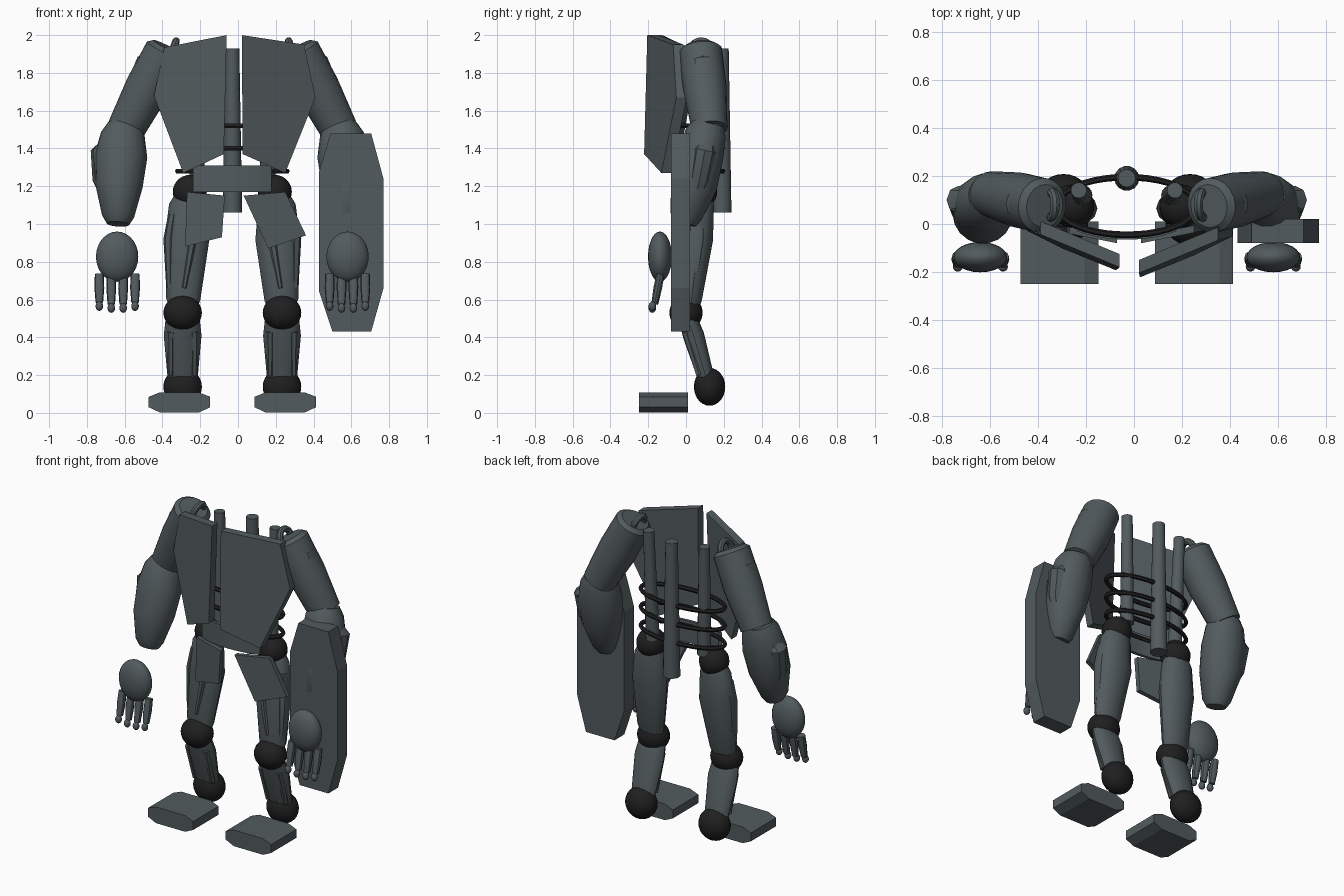
import bpy, bmesh, math
from mathutils import Vector, Matrix

if "Cube" in bpy.data.objects:
    bpy.data.objects.remove(bpy.data.objects["Cube"], do_unlink=True)


def material(name, rgb):
    m = bpy.data.materials.new(name)
    m.use_nodes = True
    m.diffuse_color = (*rgb, 1)
    m.node_tree.nodes["Principled BSDF"].inputs["Base Color"].default_value = (*rgb, 1)
    return m


grey = material("slate_grey", (0.085, 0.105, 0.112))
black = material("joint_black", (0.014, 0.014, 0.014))
MID = -0.03  # body centre line


def finish(name, bm, mat, smooth=True):
    bmesh.ops.recalc_face_normals(bm, faces=bm.faces)
    me = bpy.data.meshes.new(name)
    bm.to_mesh(me)
    bm.free()
    ob = bpy.data.objects.new(name, me)
    bpy.context.collection.objects.link(ob)
    me.materials.append(mat)
    if smooth:
        bpy.ops.object.select_all(action='DESELECT')
        ob.select_set(True)
        bpy.context.view_layer.objects.active = ob
        bpy.ops.object.shade_smooth_by_angle(angle=math.radians(35))
    return ob


def loft(name, rings, mat=grey, sides=14):
    """Capped limb through rings of (x, y, z, width radius, depth radius)."""
    bm = bmesh.new()
    axis = (Vector(rings[-1][:3]) - Vector(rings[0][:3])).normalized()
    u = Vector((0, 1, 0)).cross(axis).normalized()
    v = axis.cross(u)
    loops = []
    for x, y, z, ru, rv in rings:
        c = Vector((x, y, z))
        loops.append([bm.verts.new(c + u * ru * math.cos(a) + v * rv * math.sin(a))
                      for a in (2 * math.pi * i / sides for i in range(sides))])
    for a, b in zip(loops, loops[1:]):
        for i in range(sides):
            j = (i + 1) % sides
            bm.faces.new((a[i], a[j], b[j], b[i]))
    bm.faces.new(loops[0])
    bm.faces.new(loops[-1])
    return finish(name, bm, mat)


def ball(name, centre, radii, mat=black):
    bm = bmesh.new()
    bmesh.ops.create_uvsphere(bm, u_segments=24, v_segments=14, radius=1)
    bmesh.ops.transform(bm, matrix=Matrix.Translation(centre) @ Matrix.Diagonal((*radii, 1)), verts=bm.verts)
    return finish(name, bm, mat)


def plate(name, outline, depth, thick):
    """Flat panel: (x, z) outline, front y from depth(x, z)."""
    bm = bmesh.new()
    front = [bm.verts.new((x, depth(x, z), z)) for x, z in outline]
    back = [bm.verts.new((x, depth(x, z) + thick, z)) for x, z in outline]
    bm.faces.new(front)
    bm.faces.new(back)
    for i in range(len(front)):
        j = (i + 1) % len(front)
        bm.faces.new((front[i], front[j], back[j], back[i]))
    return finish(name, bm, grey, False)


def sweep(name, path, section, mat, closed):
    """Sweep a section of (outward, up) offsets round the torso ellipse."""
    bm = bmesh.new()
    loops = []
    for a, z in path:
        d = Vector((math.cos(a), math.sin(a), 0))
        c = Vector((MID + 0.29 * d.x, 0.075 + 0.12 * d.y, z))
        loops.append([bm.verts.new(c + d * o + Vector((0, 0, h))) for o, h in section])
    n = len(section)
    for k in range(len(loops) if closed else len(loops) - 1):
        a, b = loops[k], loops[(k + 1) % len(loops)]
        for i in range(n):
            j = (i + 1) % n
            bm.faces.new((a[i], a[j], b[j], b[i]))
    if not closed:
        bm.faces.new(loops[0])
        bm.faces.new(loops[-1])
    return finish(name, bm, mat)


def ring(name, centre, axis, major, minor):
    rot = Vector(axis).to_track_quat('Z', 'Y').to_euler()
    bpy.ops.mesh.primitive_torus_add(location=centre, rotation=rot, major_radius=major,
                                     minor_radius=minor, major_segments=20, minor_segments=8)
    ob = bpy.context.object
    ob.name = name
    ob.data.materials.append(grey)
    bpy.ops.object.shade_smooth_by_angle(angle=math.radians(35))


# Torso: spine, rib hoops, curved belt
loft("spine", [(MID, 0.19, 1.06, 0.052, 0.052), (MID, 0.19, 1.93, 0.037, 0.037)])
hoop = [(0.014 * math.cos(k * math.pi / 3), 0.014 * math.sin(k * math.pi / 3)) for k in range(6)]
for n, z in enumerate((1.28, 1.40, 1.52)):
    sweep(f"rib_{n}", [(2 * math.pi * i / 40, z) for i in range(40)], hoop, black, True)
sweep("belt", [(math.radians(-132 + 7 * i), 1.24) for i in range(13)],
      [(0, -0.07), (0.02, -0.07), (0.02, 0.07), (0, 0.07)], grey, False)

# Chest plates, angled back toward the arms
plate("right_chest_plate", [(-0.06, 2), (-0.39, 1.935), (-0.445, 1.68), (-0.29, 1.27), (-0.075, 1.37)],
      lambda x, z: -0.18 - 0.42 * (x + 0.06) - 0.03 * (2 - z), 0.055)
plate("left_chest_plate", [(0.02, 2), (0.35, 1.95), (0.41, 1.67), (0.25, 1.27), (0.025, 1.37)],
      lambda x, z: -0.205 + 0.42 * (x - 0.02) - 0.03 * (2 - z), 0.055)

# Hip skirt plates
plate("right_skirt_plate", [(-0.27, 1.17), (-0.07, 1.15), (-0.085, 0.93), (-0.28, 0.88)],
      lambda x, z: -0.08 - 0.2 * (x + 0.07), 0.03)
plate("left_skirt_plate", [(0.03, 1.15), (0.25, 1.17), (0.36, 0.94), (0.16, 0.87)],
      lambda x, z: -0.08 + 0.2 * (x - 0.03), 0.03)

# Shield carried on the left forearm
plate("shield", [(0.49, 1.48), (0.705, 1.48), (0.77, 1.24), (0.77, 0.66), (0.705, 0.43),
                 (0.5, 0.43), (0.43, 0.64), (0.43, 1.28)], lambda x, z: -0.08, 0.1)

for side, s in (("right", -1), ("left", 1)):
    def at(d, *rest):
        return (MID + s * d, *rest)

    # Back pipe
    loft(f"{side}_back_pipe", [at(0.185, 0.12, 1.22, 0.042, 0.042), at(0.2, 0.14, 1.93, 0.033, 0.033)])

    # Shoulder ring and upper arm with raised panel
    ring(f"{side}_shoulder_ring", at(0.315, 0.08, 1.92), (s, 0, 0.35), 0.052, 0.02)
    loft(f"{side}_upper_arm", [at(0.342, 0.075, 1.935, 0.085, 0.09), at(0.352, 0.077, 1.915, 0.112, 0.115),
                               at(0.45, 0.1, 1.72, 0.118, 0.115), at(0.565, 0.125, 1.5, 0.1, 0.095)], sides=20)
    loft(f"{side}_upper_arm_panel", [at(0.455, 0.08, 1.89, 0.02, 0.045), at(0.47, 0.085, 1.87, 0.035, 0.055),
                                     at(0.555, 0.105, 1.68, 0.03, 0.045)], sides=8)
    ball(f"{side}_elbow", at(0.56, 0.12, 1.5), (0.085, 0.08, 0.06), grey)

    # Forearm with outer bulge
    loft(f"{side}_forearm", [at(0.57, 0.12, 1.53, 0.09, 0.085), at(0.58, 0.105, 1.48, 0.115, 0.11),
                             at(0.59, 0.08, 1.36, 0.14, 0.12), at(0.6, 0.04, 1.2, 0.125, 0.125),
                             at(0.605, 0.0, 1.04, 0.085, 0.085), at(0.605, -0.005, 1.0, 0.06, 0.06)], sides=18)
    loft(f"{side}_forearm_panel", [at(0.66, 0.11, 1.44, 0.035, 0.04), at(0.7, 0.1, 1.39, 0.05, 0.06),
                                   at(0.69, 0.07, 1.23, 0.05, 0.055), at(0.66, 0.05, 1.14, 0.035, 0.035)], sides=8)

    # Hand and four fingers
    ball(f"{side}_hand", at(0.61, -0.138, 0.827), (0.112, 0.063, 0.133), grey)
    for f in range(4):
        d = 0.515 + 0.063 * f
        drop = 0.01 if f in (1, 2) else 0
        loft(f"{side}_finger_{f}", [at(d, -0.135, 0.735, 0.024, 0.022), at(d, -0.15, 0.66, 0.026, 0.024),
                                    at(d, -0.165, 0.585 - drop, 0.02, 0.018)], sides=10)
        ball(f"{side}_fingertip_{f}", at(d, -0.178, 0.565 - drop), (0.02, 0.02, 0.025), grey)

    # Leg joints
    ball(f"{side}_hip", at(0.225, 0.075, 1.17), (0.09, 0.09, 0.09))
    ball(f"{side}_knee", at(0.263, 0.0, 0.53), (0.102, 0.088, 0.092))
    ball(f"{side}_ankle", at(0.263, 0.125, 0.138), (0.102, 0.083, 0.1))

    # Thigh and shin with thin raised ridges
    loft(f"{side}_thigh", [at(0.225, 0.08, 1.16, 0.075, 0.06), at(0.235, 0.075, 1.1, 0.1, 0.075),
                           at(0.24, 0.065, 0.92, 0.118, 0.08), at(0.26, 0.03, 0.6, 0.09, 0.055),
                           at(0.26, 0.025, 0.56, 0.075, 0.045)])
    loft(f"{side}_thigh_ridge", [at(0.2, -0.005, 0.98, 0.025, 0.02), at(0.255, -0.02, 0.66, 0.012, 0.014)], sides=6)
    loft(f"{side}_thigh_side_panel", [at(0.31, 0.06, 1.05, 0.03, 0.045), at(0.33, 0.055, 0.92, 0.035, 0.05),
                                      at(0.33, 0.03, 0.66, 0.02, 0.03)], sides=8)
    loft(f"{side}_shin", [at(0.263, 0.01, 0.5, 0.09, 0.05), at(0.263, 0.04, 0.41, 0.1, 0.058),
                          at(0.263, 0.105, 0.19, 0.08, 0.045)])
    for k, d in enumerate((0.2, 0.263, 0.326)):
        loft(f"{side}_shin_ridge_{k}", [at(d, 0.0, 0.43, 0.022, 0.022), at(d, 0.07, 0.2, 0.015, 0.018)], sides=6)

    # Foot block with bevelled sides
    plate(f"{side}_foot", [at(0.28 + w, z) for w, z in ((-0.105, 0.108), (0.105, 0.108), (0.163, 0.085),
          (0.163, 0.03), (0.105, 0.003), (-0.105, 0.003), (-0.163, 0.03), (-0.163, 0.085))],
          lambda x, z: -0.25, 0.26)
